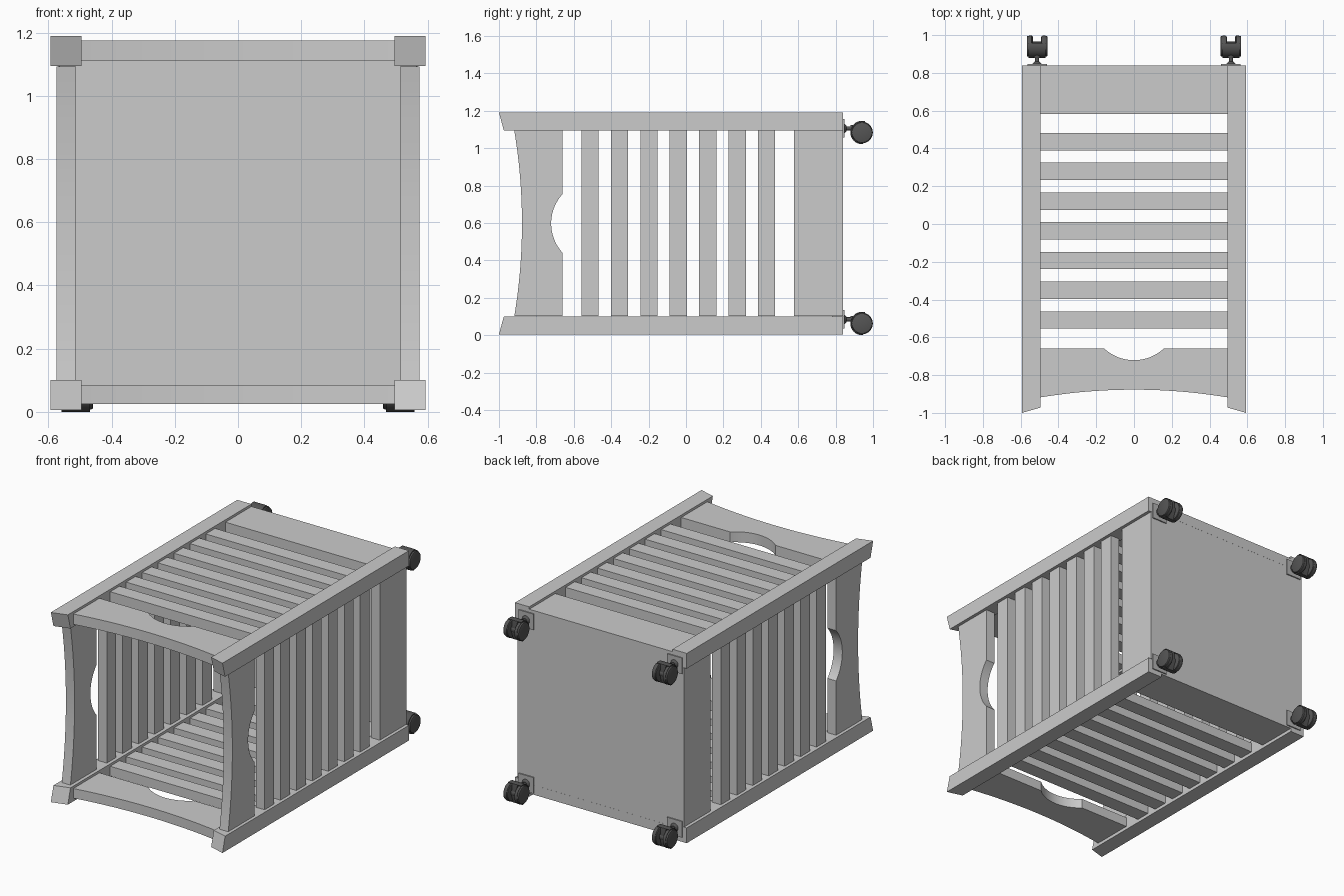
import bpy, bmesh, math
from mathutils import Matrix, Vector

if "Cube" in bpy.data.objects:
    bpy.data.objects.remove(bpy.data.objects["Cube"])

ZC = 0.5975      # mid height of the crate
HALF = 0.496     # half span between posts


def material(name, c):
    m = bpy.data.materials.new(name)
    m.diffuse_color = (c, c, c, 1)
    m.use_nodes = True
    m.node_tree.nodes["Principled BSDF"].inputs["Base Color"].default_value = m.diffuse_color
    return m


DARK = material("dark_rubber", 0.09)
METAL = material("metal", 0.45)


def finish(name, bm, mat=None, smooth=False):
    bmesh.ops.recalc_face_normals(bm, faces=bm.faces)
    me = bpy.data.meshes.new(name)
    bm.to_mesh(me)
    bm.free()
    ob = bpy.data.objects.new(name, me)
    bpy.context.collection.objects.link(ob)
    if mat:
        me.materials.append(mat)
    if smooth:
        bpy.ops.object.select_all(action='DESELECT')
        ob.select_set(True)
        bpy.context.view_layer.objects.active = ob
        bpy.ops.object.shade_smooth_by_angle(angle=math.radians(35))
    return ob


def box(name, lo, hi, mat=None):
    bm = bmesh.new()
    bmesh.ops.create_cube(bm, size=1)
    for v in bm.verts:
        v.co = Vector([lo[i] if v.co[i] < 0 else hi[i] for i in range(3)])
    return finish(name, bm, mat)


def prism(name, pts, t0, t1, place, mat=None, smooth=False):
    """Extrude a 2D outline from t0 to t1; place maps (u, v, t) to world."""
    bm = bmesh.new()
    a = [bm.verts.new(place(u, v, t0)) for u, v in pts]
    b = [bm.verts.new(place(u, v, t1)) for u, v in pts]
    bm.faces.new(a)
    bm.faces.new(b)
    n = len(pts)
    for i in range(n):
        bm.faces.new((a[i], a[(i + 1) % n], b[(i + 1) % n], b[i]))
    return finish(name, bm, mat, smooth)


def cylinder(name, r1, r2, depth, centre, axis, mat, bevel=0.0, seg=32):
    bm = bmesh.new()
    bmesh.ops.create_cone(bm, cap_ends=True, segments=seg, radius1=r1, radius2=r2, depth=depth)
    if bevel:
        rim = [e for e in bm.edges if abs(e.verts[0].co.z - e.verts[1].co.z) < 1e-6]
        bmesh.ops.bevel(bm, geom=rim, offset=bevel, segments=2, affect='EDGES', profile=0.5)
    rot = Matrix.Rotation(math.pi / 2, 4, 'Y') if axis == 'X' else Matrix.Rotation(-math.pi / 2, 4, 'X')
    bm.transform(Matrix.Translation(centre) @ rot)
    return finish(name, bm, mat, True)


def arc(half, v_end, v_mid, n):
    """Circular arc from (-half, v_end) through (0, v_mid) to (half, v_end)."""
    sag = v_mid - v_end
    r = (half * half + sag * sag) / (2 * abs(sag))
    s = math.copysign(1, sag)
    a = math.asin(half / r)
    return [(r * math.sin(-a + 2 * a * i / n),
             v_mid - s * r * (1 - math.cos(-a + 2 * a * i / n))) for i in range(n + 1)]


# corner posts with slanted front ends
for sx in (-1, 1):
    for sz in (-1, 1):
        bm = bmesh.new()
        bmesh.ops.create_cube(bm, size=1)
        for v in bm.verts:
            inx, inz = v.co.x < 0, v.co.z < 0
            y = 0.84 if v.co.y > 0 else -1 + 0.028 * inx + 0.026 * inz
            v.co = (sx * (0.495 if inx else 0.593), y, ZC + sz * (0.4975 if inz else 0.5925))
        finish("corner_post", bm)

# four slatted walls: name, thickness range, mapping, slat shift
flat = lambda u, v, t: (u, v, t)
upright = lambda u, v, t: (t, v, ZC + u)
walls = [("top", 1.11, 1.175, flat, 0.005), ("bottom", 0.025, 0.085, flat, 0.005),
         ("right", 0.515, 0.575, upright, 0.0), ("left", -0.575, -0.515, upright, 0.0)]


def rect(y0, y1):
    return [(-HALF, y0), (HALF, y0), (HALF, y1), (-HALF, y1)]


for name, t0, t1, place, dy in walls:
    # rear board and seven slats
    prism(name + "_rear_board", rect(0.578 + dy, 0.84), t0, t1, place)
    for i in range(7):
        c = -0.513 + dy + 0.1573 * i
        prism(name + "_slat", rect(c - 0.046, c + 0.046), t0, t1, place)
    # front board with curved edge and hand hole notch
    outline = arc(HALF, -0.918, -0.877, 28)
    outline += [(HALF, -0.66)] + arc(0.157, -0.66, -0.721, 20)[::-1] + [(-HALF, -0.66)]
    prism(name + "_front_board", outline, t0, t1, place, smooth=True)

# solid panel closing the rear
box("rear_panel", (-0.516, 0.78, 0.084), (0.516, 0.8395, 1.111))

# casters
R, WY = 0.058, 0.941
for x in (-0.513, 0.513):
    for sz in (0.085, 1.106):
        wz = sz - 0.0225
        box("caster_plate", (x - 0.052, 0.839, sz - 0.05), (x + 0.052, 0.847, sz + 0.05), METAL)
        cylinder("caster_collar", 0.026, 0.014, 0.012, (x, 0.853, sz), 'Y', DARK)
        cylinder("caster_stem", 0.011, 0.011, 0.055, (x, 0.872, sz), 'Y', DARK)
        cylinder("caster_swivel", 0.018, 0.018, 0.03, (x, 0.894, sz), 'Y', DARK, 0.003)
        cylinder("caster_hub", 0.024, 0.024, 0.06, (x, WY, wz), 'X', DARK)
        for s in (-1, 1):
            cylinder("caster_wheel", R - 0.003, R - 0.003, 0.033, (x + s * 0.038, WY, wz), 'X', DARK, 0.006)
            cylinder("caster_wheel_tread", R, R, 0.016, (x + s * 0.036, WY, wz), 'X', DARK, 0.002)
        # hood over the stem side of the wheels, with a centre web
        angs = [math.radians(75 + 200 * i / 24) for i in range(25)]
        at = lambda u, v, t: (t, WY + u, wz + v)
        ring = [(0.0625 * math.cos(a), 0.0625 * math.sin(a)) for a in angs]
        inner = [(0.0585 * math.cos(a), 0.0585 * math.sin(a)) for a in reversed(angs)]
        prism("caster_hood", ring + inner, x - 0.045, x + 0.045, at, DARK, True)
        prism("caster_web", ring + [(0.02, -0.02), (0.02, 0.02)], x - 0.018, x + 0.018, at, DARK, True)
